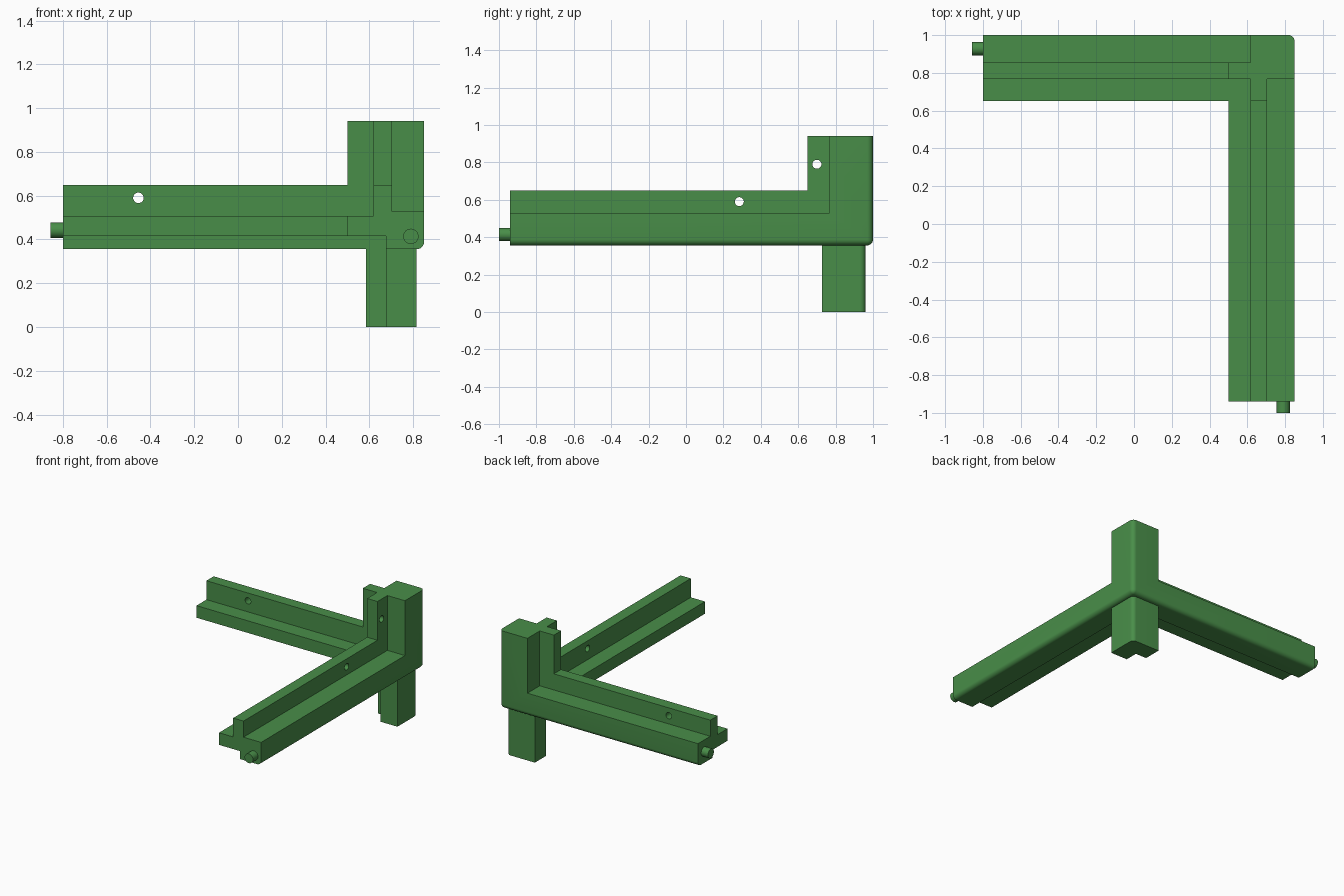
import bpy, bmesh, math
from mathutils import Vector

if "Cube" in bpy.data.objects:
    bpy.data.objects.remove(bpy.data.objects["Cube"])

# Outer corner of the bracket; u, v, w measure inward from it
CX, CY, CZ = 0.85, 1.0, 0.356
OVER = 0.05          # extra stock outside, trimmed by the rounded envelope

green = bpy.data.materials.new("green plastic")
green.diffuse_color = (0.066, 0.27, 0.066, 1)
green.use_nodes = True
green.node_tree.nodes["Principled BSDF"].inputs["Base Color"].default_value = green.diffuse_color


def make_object(name, bm):
    bmesh.ops.recalc_face_normals(bm, faces=bm.faces)
    mesh = bpy.data.meshes.new(name)
    bm.to_mesh(mesh)
    bm.free()
    obj = bpy.data.objects.new(name, mesh)
    bpy.context.collection.objects.link(obj)
    mesh.materials.append(green)
    return obj


def extrude(name, points, offset):
    """Extrude a closed 3D outline along an offset vector."""
    bm = bmesh.new()
    face = bm.faces.new([bm.verts.new(p) for p in points])
    new = bmesh.ops.extrude_face_region(bm, geom=[face])["geom"]
    bmesh.ops.translate(bm, vec=Vector(offset),
                        verts=[g for g in new if isinstance(g, bmesh.types.BMVert)])
    return make_object(name, bm)


def rod(name, start, end, radius, sides=32):
    a, b = Vector(start), Vector(end)
    bm = bmesh.new()
    bmesh.ops.create_cone(bm, cap_ends=True, segments=sides, radius1=radius,
                          radius2=radius, depth=(b - a).length)
    turn = (b - a).to_track_quat('Z', 'Y')
    for vert in bm.verts:
        vert.co = turn @ vert.co + (a + b) / 2
    return make_object(name, bm)


def combine(target, other, operation):
    mod = target.modifiers.new(operation, 'BOOLEAN')
    mod.operation, mod.solver, mod.object = operation, 'EXACT', other
    bpy.context.view_layer.objects.active = target
    bpy.ops.object.modifier_apply(modifier=mod.name)
    bpy.data.objects.remove(other)


# Horizontal arm section: outer block, upright rib and flat flange
arm = [(-OVER, -OVER), (-OVER, 0.172), (0.146, 0.172), (0.146, 0.293),
       (0.232, 0.293), (0.232, 0.151), (0.35, 0.151), (0.35, 0.06),
       (0.174, 0.06), (0.174, -OVER)]
# Upright post section: square column with two fins
post = [(-OVER, -OVER), (0.232, -OVER), (0.232, 0.146), (0.35, 0.146),
        (0.35, 0.232), (0.232, 0.232), (0.232, 0.35), (0.146, 0.35),
        (0.146, 0.232), (-OVER, 0.232)]

body = extrude("corner_bracket",
               [(CX - u, -0.94, CZ + w) for u, w in arm], (0, 1.94 + OVER, 0))
side_arm = extrude("side_arm",
                   [(-0.80, CY - v, CZ + w) for v, w in arm], (1.65 + OVER, 0, 0))
upright = extrude("upright_post",
                  [(CX - u, CY - v, 0.94) for u, v in post], (0, 0, CZ + 0.1 - 0.94))
combine(body, side_arm, 'UNION')
combine(body, upright, 'UNION')

# Rounded envelope trims the three outer edges and their shared corner
bm = bmesh.new()
bmesh.ops.create_cube(bm, size=4)
bmesh.ops.translate(bm, verts=bm.verts, vec=(CX - 2, CY - 2, CZ + 2))
corner = min(bm.verts, key=lambda p: (p.co - Vector((CX, CY, CZ))).length)
bmesh.ops.bevel(bm, geom=list(corner.link_edges), offset=0.032, segments=8,
                profile=0.5, affect='EDGES')
combine(body, make_object("rounded_envelope", bm), 'INTERSECT')

# Leg: square with an inner notch and a rounded outer edge
x0, x1, y0, y1, r = 0.584, 0.816, 0.727, 0.96, 0.03
outline = [(x0, y1), (x0, CY - 0.174), (CX - 0.174, CY - 0.174),
           (CX - 0.174, y0), (x1, y0)]
for i in range(9):
    a = i / 8 * math.pi / 2
    outline.append((x1 - r + r * math.cos(a), y1 - r + r * math.sin(a)))
combine(body, extrude("leg", [(x, y, 0) for x, y in outline], (0, 0, 0.39)), 'UNION')

# Locating pegs on the arm ends
combine(body, rod("front_peg", (0.79, -1.0, 0.414), (0.79, -0.90, 0.414), 0.035), 'UNION')
combine(body, rod("side_peg", (-0.857, 0.928, 0.442), (-0.76, 0.928, 0.442), 0.035), 'UNION')

# Screw holes through ribs, flanges and fins, then blind peg sockets
holes = [((-0.455, 0.70, 0.59), (-0.455, 0.92, 0.59), 0.024),
         ((0.557, 0.72, 0.88), (0.557, 0.92, 0.88), 0.024),
         ((0.56, 0.285, 0.59), (0.76, 0.285, 0.59), 0.024),
         ((0.56, 0.70, 0.79), (0.76, 0.70, 0.79), 0.024),
         ((-0.09, 0.71, 0.36), (-0.09, 0.71, 0.56), 0.024),
         ((0.557, -0.085, 0.36), (0.557, -0.085, 0.56), 0.024),
         ((0.735, 0.885, 0.84), (0.735, 0.885, 1.0), 0.039),
         ((0.735, 0.885, -0.1), (0.735, 0.885, 0.1), 0.039)]
for start, end, radius in holes:
    combine(body, rod("hole_cutter", start, end, radius), 'DIFFERENCE')

# One colour, smooth only across rounded surfaces
body.data.materials.clear()
body.data.materials.append(green)
for poly in body.data.polygons:
    poly.material_index = 0
bpy.ops.object.select_all(action='DESELECT')
body.select_set(True)
bpy.context.view_layer.objects.active = body
bpy.ops.object.shade_smooth_by_angle(angle=math.radians(30))
